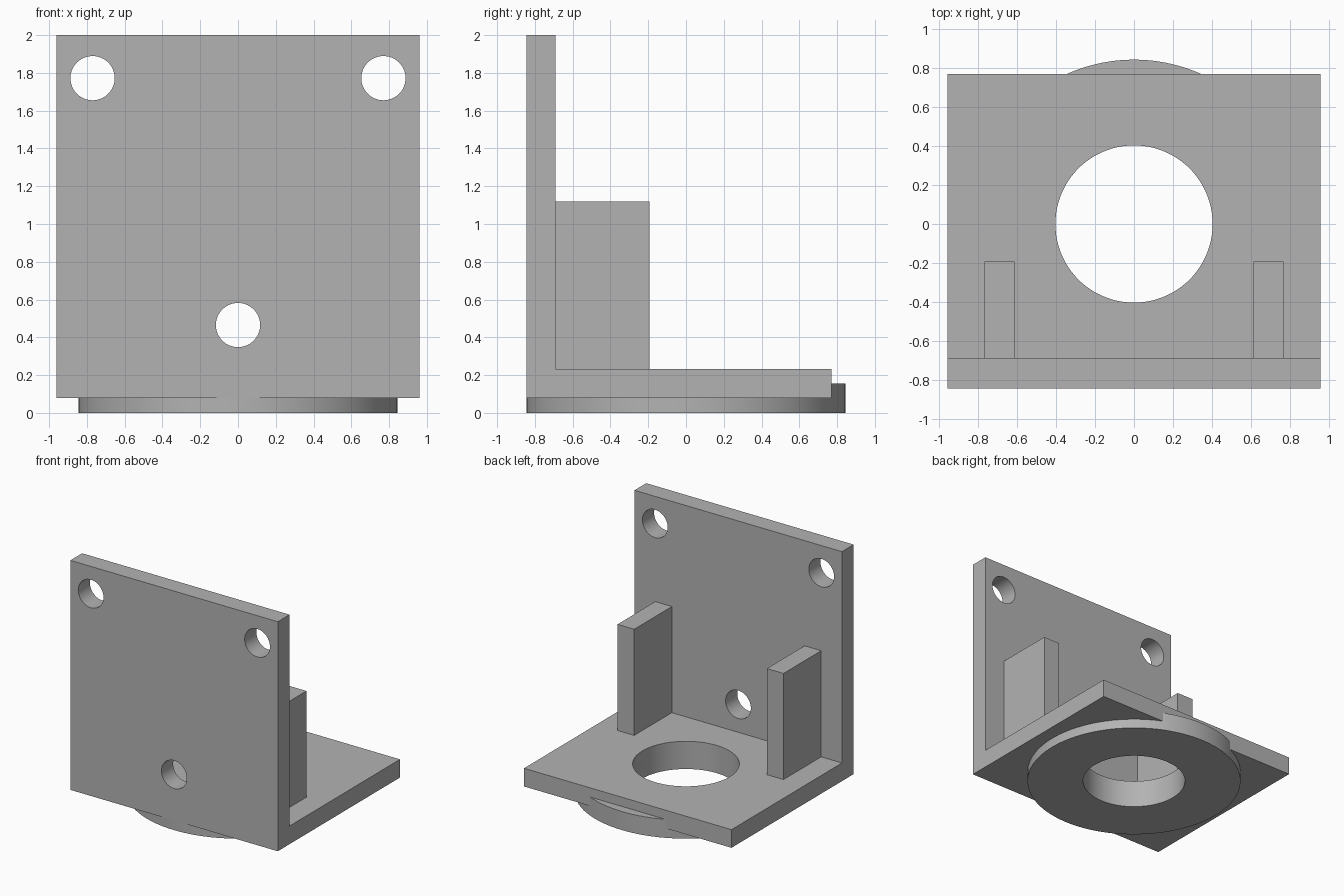
import bpy, bmesh, math
from mathutils import Matrix

cube = bpy.data.objects.get("Cube")
if cube:
    bpy.data.objects.remove(cube, do_unlink=True)

grey = bpy.data.materials.new("plain_grey")
grey.use_nodes = True
colour = (0.45, 0.45, 0.45, 1)
grey.diffuse_color = colour
grey.node_tree.nodes["Principled BSDF"].inputs["Base Color"].default_value = colour


def finish(name, bm):
    bmesh.ops.recalc_face_normals(bm, faces=bm.faces)
    mesh = bpy.data.meshes.new(name)
    bm.to_mesh(mesh)
    bm.free()
    mesh.materials.append(grey)
    obj = bpy.data.objects.new(name, mesh)
    bpy.context.collection.objects.link(obj)
    return obj


def extrude_profile(name, points, x0, x1):
    """Extrude a closed (y, z) profile from x0 to x1."""
    bm = bmesh.new()
    face = bm.faces.new([bm.verts.new((x0, y, z)) for y, z in points])
    ext = bmesh.ops.extrude_face_region(bm, geom=[face])["geom"]
    verts = [v for v in ext if isinstance(v, bmesh.types.BMVert)]
    bmesh.ops.translate(bm, verts=verts, vec=(x1 - x0, 0, 0))
    return finish(name, bm)


def cylinder(name, radius, depth, centre, along_y=False):
    bm = bmesh.new()
    turn = Matrix.Rotation(math.pi / 2 if along_y else 0, 4, "X")
    bmesh.ops.create_cone(bm, cap_ends=True, segments=128, radius1=radius,
                          radius2=radius, depth=depth,
                          matrix=Matrix.Translation(centre) @ turn)
    return finish(name, bm)


def drill(obj, cutters):
    bpy.context.view_layer.objects.active = obj
    for cutter in cutters:
        mod = obj.modifiers.new("hole", "BOOLEAN")
        mod.operation = "DIFFERENCE"
        mod.solver = "EXACT"
        mod.object = cutter
        bpy.ops.object.modifier_apply(modifier=mod.name)


def shade(obj):
    bpy.ops.object.select_all(action="DESELECT")
    obj.select_set(True)
    bpy.context.view_layer.objects.active = obj
    bpy.ops.object.shade_smooth_by_angle(angle=math.radians(30))


FRONT, WALL_BACK, BACK = -0.845, -0.69, 0.77
BOTTOM, FLOOR, TOP = 0.08, 0.232, 2.0

# L-shaped bracket: upright wall and floor plate
bracket = extrude_profile("bracket", [
    (FRONT, BOTTOM), (BACK, BOTTOM), (BACK, FLOOR),
    (WALL_BACK, FLOOR), (WALL_BACK, TOP), (FRONT, TOP)], -0.96, 0.96)

# Round boss under the floor plate
boss = cylinder("round_boss", 0.845, 0.155, (0, 0, 0.0775))

# Bore through floor and boss, screw holes through the wall
bore = cylinder("bore_cutter", 0.404, 1, (0, 0, 0))
screws = [cylinder("screw_cutter", 0.117, 0.4, (x, -0.77, z), True)
          for x, z in ((-0.77, 1.772), (0.77, 1.772), (0, 0.465))]
drill(bracket, [bore] + screws)
drill(boss, [bore])
for cutter in [bore] + screws:
    bpy.data.objects.remove(cutter, do_unlink=True)
shade(bracket)
shade(boss)

# Pair of upright ribs behind the wall
for side, name in ((1, "left_rib"), (-1, "right_rib")):
    extrude_profile(name, [
        (WALL_BACK, FLOOR), (-0.192, FLOOR), (-0.192, 1.12),
        (WALL_BACK, 1.12)], side * 0.614, side * 0.768)
